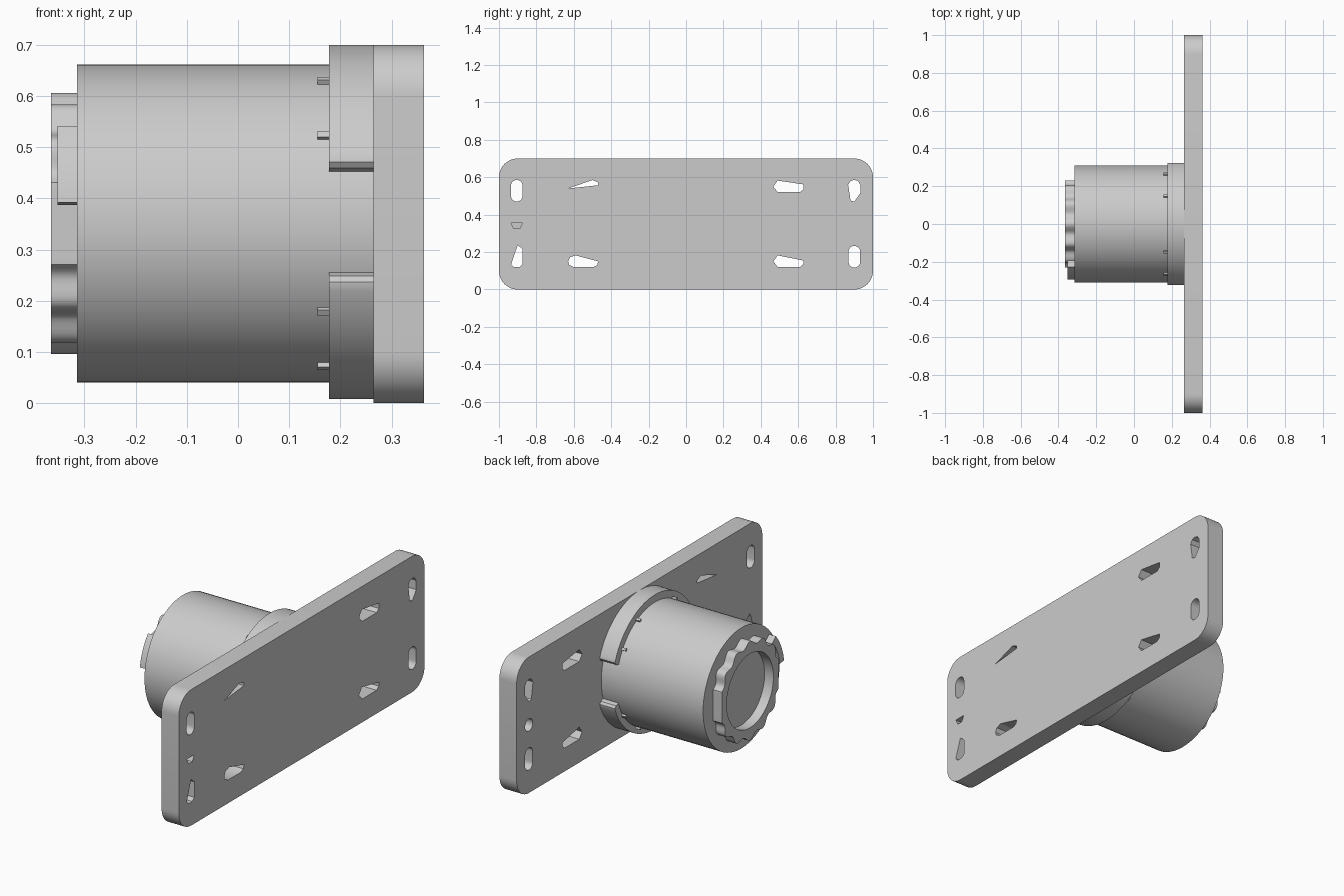
import bpy, bmesh, math

if "Cube" in bpy.data.objects:
    bpy.data.objects.remove(bpy.data.objects["Cube"])

CZ = 0.351  # height of the hub axis, which runs along x

grey = bpy.data.materials.new("mid grey")
grey.diffuse_color = (0.6, 0.6, 0.6, 1)
grey.use_nodes = True
grey.node_tree.nodes["Principled BSDF"].inputs["Base Color"].default_value = grey.diffuse_color


def finish(bm, name, smooth=30):
    bmesh.ops.recalc_face_normals(bm, faces=bm.faces)
    me = bpy.data.meshes.new(name)
    bm.to_mesh(me)
    bm.free()
    ob = bpy.data.objects.new(name, me)
    bpy.context.collection.objects.link(ob)
    me.materials.append(grey)
    bpy.ops.object.select_all(action='DESELECT')
    ob.select_set(True)
    bpy.context.view_layer.objects.active = ob
    bpy.ops.object.shade_smooth_by_angle(angle=math.radians(smooth))
    return ob


def add_loop(bm, outline, x):
    """Closed loop of edges from a (y, z) outline."""
    vs = [bm.verts.new((x, y, z)) for y, z in outline]
    return vs, [bm.edges.new((vs[i - 1], vs[i])) for i in range(len(vs))]


def add_wall(bm, a, b):
    for i in range(len(a)):
        bm.faces.new((a[i - 1], a[i], b[i], b[i - 1]))


def add_prism(bm, outline, x0, x1):
    """Extrude a (y, z) outline along x."""
    a, _ = add_loop(bm, outline, x0)
    b, _ = add_loop(bm, outline, x1)
    bm.faces.new(a)
    bm.faces.new(b[::-1])
    add_wall(bm, a, b)


def add_band(bm, angles, outer, inner, x0, x1, closed=False):
    """Ring or arc between two radius functions around the hub axis."""
    rows = []
    for t in angles:
        c, s = math.cos(t), math.sin(t)
        rows.append([bm.verts.new((x, r(t) * c, CZ + r(t) * s))
                     for x, r in ((x0, outer), (x1, outer), (x1, inner), (x0, inner))])
    n = len(rows)
    for i in range(n if closed else n - 1):
        p, q = rows[i], rows[(i + 1) % n]
        for k in range(4):
            m = (k + 1) % 4
            bm.faces.new((p[k], p[m], q[m], q[k]))
    if not closed:
        bm.faces.new(rows[0])
        bm.faces.new(rows[-1][::-1])


def rounded(cy, cz, w, h, r, n=8):
    """Rounded rectangle outline."""
    pts = []
    for k, (sy, sz) in enumerate(((1, 1), (-1, 1), (-1, -1), (1, -1))):
        for i in range(n + 1):
            t = math.pi / 2 * (k + i / n)
            pts.append((cy + sy * (w / 2 - r) + r * math.cos(t),
                        cz + sz * (h / 2 - r) + r * math.sin(t)))
    return pts


def span(a, b, n):
    return [math.radians(a + (b - a) * i / n) for i in range(n + 1)]


def const(r):
    return lambda t: r


# Mounting plate with full slots, tapered slots and two blind holes
INNER, OUTER = 0.265, 0.363
through = [
    rounded(-0.905, 0.528, 0.062, 0.115, 0.0305),
    [(-0.63, 0.15), (-0.625, 0.132), (-0.6, 0.12), (-0.495, 0.12), (-0.475, 0.13),
     (-0.469, 0.15), (-0.59, 0.182), (-0.62, 0.172)],
    [(-0.63, 0.54), (-0.47, 0.557), (-0.47, 0.572), (-0.5, 0.585)],
    [(-0.935, 0.135), (-0.92, 0.12), (-0.89, 0.12), (-0.873, 0.135),
     (-0.873, 0.215), (-0.9, 0.237)],
    [(0.467, 0.55), (0.49, 0.52), (0.61, 0.52), (0.627, 0.535), (0.627, 0.562), (0.49, 0.582)],
    [(0.467, 0.15), (0.49, 0.12), (0.61, 0.12), (0.627, 0.135), (0.627, 0.155), (0.49, 0.182)],
    [(0.867, 0.56), (0.88, 0.58), (0.9, 0.586), (0.92, 0.58), (0.932, 0.56),
     (0.932, 0.515), (0.9, 0.47), (0.88, 0.475)],
    rounded(0.9, 0.175, 0.062, 0.115, 0.0305),
]
bm = bmesh.new()
inner_edges, outer_edges = [], []
for outline in [rounded(0, 0.35, 2, 0.7, 0.1, 12)] + through:
    a, ea = add_loop(bm, outline, INNER)
    b, eb = add_loop(bm, outline, OUTER)
    add_wall(bm, a, b)
    inner_edges += ea
    outer_edges += eb
blind = [
    ([(-0.935, 0.355), (-0.875, 0.355), (-0.89, 0.325), (-0.92, 0.325)],
     OUTER, INNER + 0.015, outer_edges),
    (rounded(0.9, 0.35, 0.062, 0.062, 0.03), INNER, OUTER - 0.015, inner_edges),
]
for outline, x_open, x_floor, edges in blind:
    a, ea = add_loop(bm, outline, x_open)
    b, _ = add_loop(bm, outline, x_floor)
    add_wall(bm, a, b)
    bm.faces.new(b)
    edges += ea
for edges in (inner_edges, outer_edges):
    bmesh.ops.triangle_fill(bm, use_beauty=True, use_dissolve=False, edges=edges,
                            normal=(1, 0, 0))
finish(bm, "mounting_plate")

# Hub cylinder
bm = bmesh.new()
add_prism(bm, [(0.311 * math.cos(t), CZ + 0.311 * math.sin(t)) for t in span(0, 360, 64)[:-1]],
          -0.315, 0.266)
finish(bm, "hub_cylinder")

# Collar in two halves with rounded ends
START = 18.5


def collar_radius(t):
    d = math.degrees(t) % 180
    edge = min(d - START, 180 - START - d)
    k = min(1, max(0, 1 - edge / 3))
    return 0.346 - 0.014 * (1 - math.sqrt(1 - k * k))


for name, base in (("upper_collar", 0), ("lower_collar", 180)):
    bm = bmesh.new()
    add_band(bm, span(base + START, base + 180 - START, 96), collar_radius,
             const(0.305), 0.178, 0.266)
    ob = finish(bm, name)
    ob.location.z = 0.003

# Small clips around the collar
bm = bmesh.new()
for a in (33, 62, 118, 147):
    for m in (a, -a):
        add_band(bm, span(m - 1.2, m + 1.2, 2), const(0.321), const(0.305), 0.155, 0.18)
finish(bm, "collar_clips")


# Scalloped end ring, flattened at both sides, with an open recess
def scallop(t):
    wave = 0.243 + 0.012 * math.cos(14 * (t - math.pi / 2))
    return min(wave, 0.23 / max(abs(math.cos(t)), 0.01))


bm = bmesh.new()
add_band(bm, span(0, 360, 168)[:-1], scallop, const(0.19), -0.365, -0.312, closed=True)
finish(bm, "scalloped_ring", 40)

# Locking tab beside the ring
bm = bmesh.new()
add_band(bm, span(140, 172, 12), const(0.297), const(0.262), -0.353, -0.312)
add_band(bm, span(140, 146, 3), const(0.27), const(0.225), -0.353, -0.312)
finish(bm, "locking_tab")
